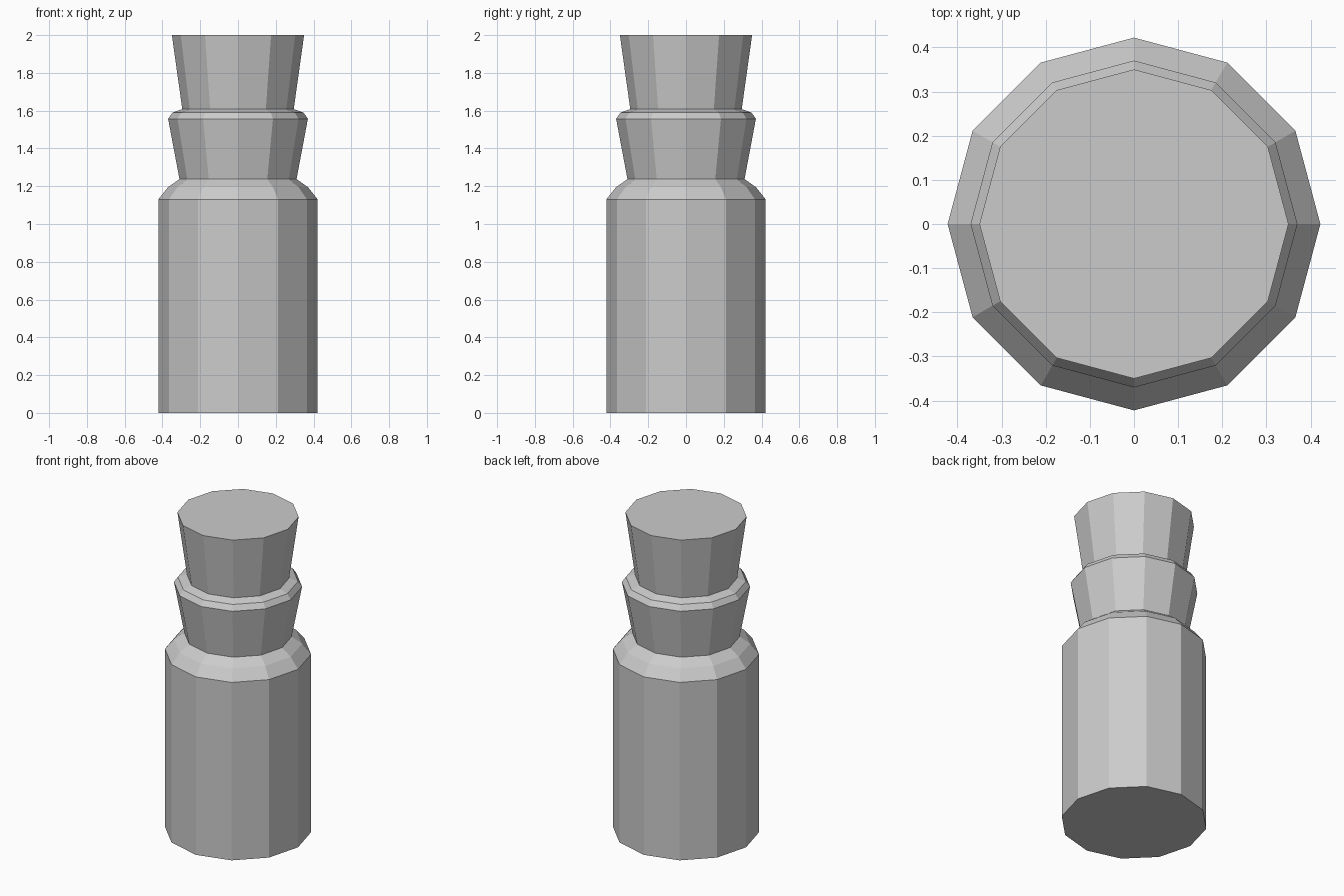
import bpy, bmesh
from math import cos, sin, pi

if "Cube" in bpy.data.objects:
    bpy.data.objects.remove(bpy.data.objects["Cube"])

SIDES = 12


def lathe(name, profile):
    """Closed flat-faced solid turned from (radius, height) points."""
    bm = bmesh.new()
    rings = [[bm.verts.new((r * cos(2 * pi * i / SIDES), r * sin(2 * pi * i / SIDES), z))
              for i in range(SIDES)] for r, z in profile]
    for low, high in zip(rings, rings[1:]):
        for i in range(SIDES):
            j = (i + 1) % SIDES
            bm.faces.new((low[i], low[j], high[j], high[i]))
    bm.faces.new(rings[0][::-1])
    bm.faces.new(rings[-1])
    mesh = bpy.data.meshes.new(name)
    bm.to_mesh(mesh)
    bm.free()
    obj = bpy.data.objects.new(name, mesh)
    bpy.context.collection.objects.link(obj)
    return obj


# Straight body, rounded shoulder, flared collar with soft lip, flared top
lathe("bottle", [
    (0.422, 0), (0.422, 1.13),
    (0.37, 1.195), (0.31, 1.238),
    (0.37, 1.557), (0.347, 1.59), (0.295, 1.608),
    (0.35, 2.0),
])
